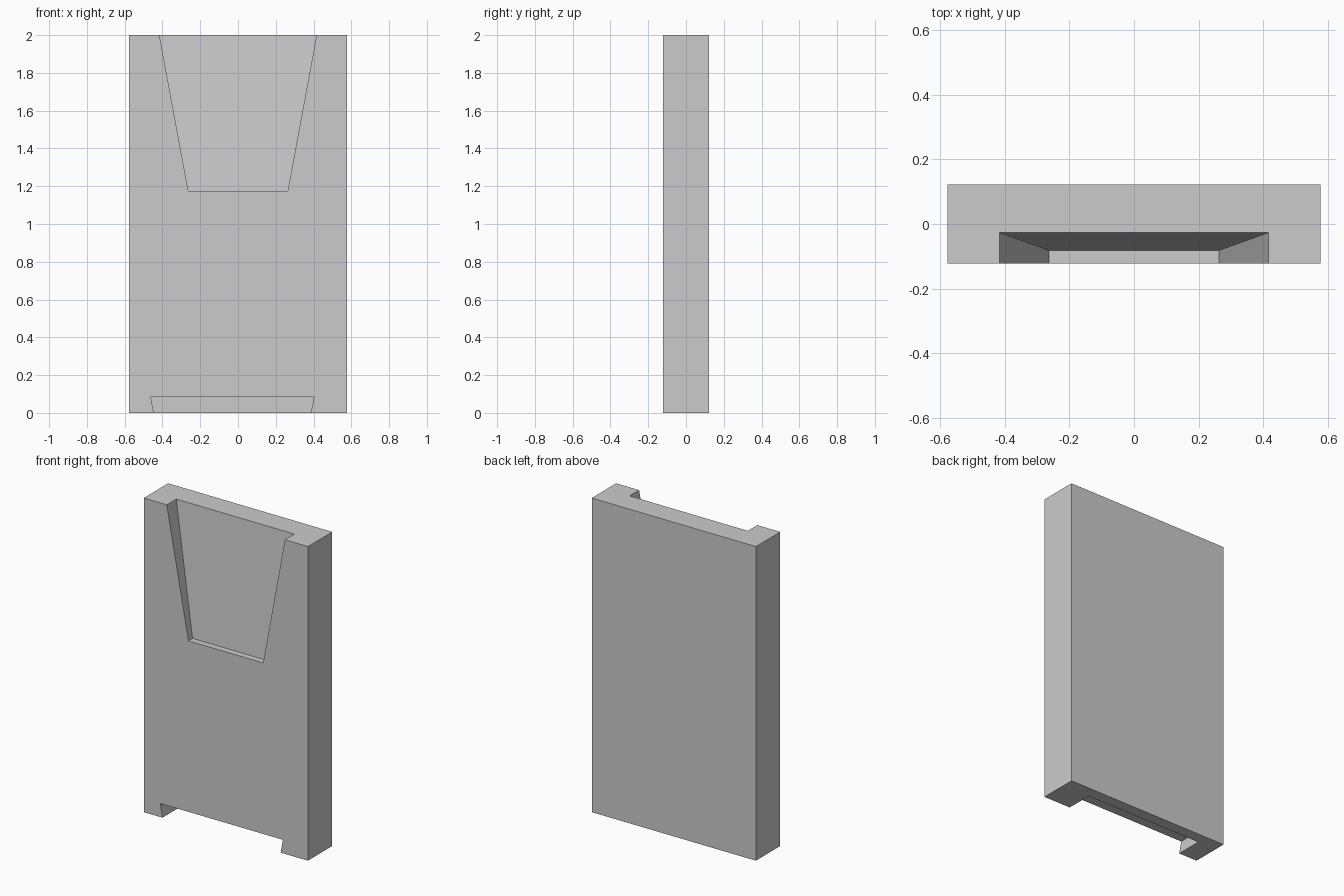
import bpy
import bmesh

W, D, H = 0.578, 0.1225, 2.0   # half width, half depth, height
FRONT = -D - 0.1               # cutters reach past the front face

if "Cube" in bpy.data.objects:
    bpy.data.objects.remove(bpy.data.objects["Cube"])

grey = bpy.data.materials.new("light grey")
grey.use_nodes = True
colour = (0.6, 0.6, 0.6, 1)
grey.diffuse_color = colour
grey.node_tree.nodes["Principled BSDF"].inputs["Base Color"].default_value = colour


def block(name, low, high):
    """Tapered block; each end is (z, x left, x right, y front, y back)."""
    bm = bmesh.new()
    for z, x0, x1, y0, y1 in (low, high):
        for x in (x0, x1):
            for y in (y0, y1):
                bm.verts.new((x, y, z))
    bmesh.ops.convex_hull(bm, input=bm.verts)
    bmesh.ops.dissolve_limit(bm, angle_limit=0.001, verts=bm.verts, edges=bm.edges)
    bmesh.ops.recalc_face_normals(bm, faces=bm.faces)
    mesh = bpy.data.meshes.new(name)
    bm.to_mesh(mesh)
    bm.free()
    mesh.materials.append(grey)
    obj = bpy.data.objects.new(name, mesh)
    bpy.context.collection.objects.link(obj)
    return obj


def section(z, z0, s0, z1, s1):
    """Cross-section of a taper at height z, extended past its ends."""
    t = (z - z0) / (z1 - z0)
    x0, x1, back = (a + (b - a) * t for a, b in zip(s0, s1))
    return (z, x0, x1, FRONT, back)


# Main slab
panel = block("panel", (0, -W, W, -D, D), (H, -W, W, -D, D))

# Tapered recess open at the top, with a sloping floor
upper = (1.175, (-0.263, 0.263, -0.082), H, (-0.416, 0.416, -0.027))
recess = block("recess_cutter", section(1.175, *upper), section(H + 0.1, *upper))

# Dovetail notch open at the bottom
lower = (0, (-0.446, 0.386, 0.05), 0.086, (-0.462, 0.402, 0.05))
notch = block("notch_cutter", section(-0.1, *lower), section(0.086, *lower))

# Cut both openings
bpy.context.view_layer.objects.active = panel
for cutter in (recess, notch):
    cutter.hide_render = True
    mod = panel.modifiers.new(cutter.name, "BOOLEAN")
    mod.operation = "DIFFERENCE"
    mod.solver = "EXACT"
    mod.object = cutter
    bpy.ops.object.modifier_apply(modifier=mod.name)
    bpy.data.objects.remove(cutter)
